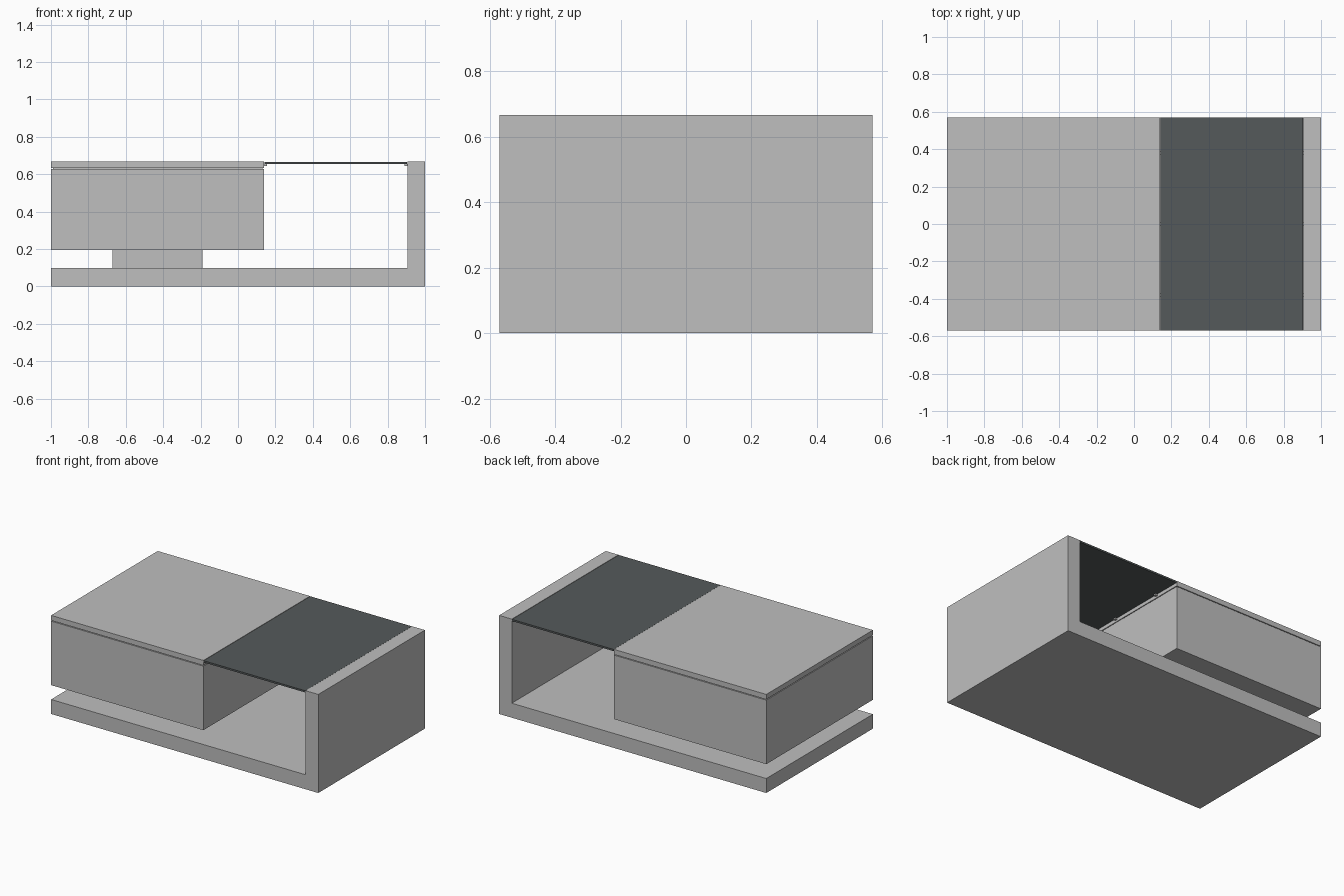
import bpy

if "Cube" in bpy.data.objects:
    bpy.data.objects.remove(bpy.data.objects["Cube"])


def material(name, rgb):
    m = bpy.data.materials.new(name)
    m.diffuse_color = (*rgb, 1)
    m.use_nodes = True
    m.node_tree.nodes["Principled BSDF"].inputs["Base Color"].default_value = m.diffuse_color
    return m


GREY = material("light_grey", (0.52, 0.52, 0.52))
GLASS = material("dark_glass", (0.091, 0.102, 0.104))
HALF = 0.57  # half depth of the table


def box(name, x, y, z, mat):
    """Box from (min, max) pairs on each axis."""
    bpy.ops.mesh.primitive_cube_add(size=1)
    o = bpy.context.object
    o.name = name
    o.location = [(a + b) / 2 for a, b in (x, y, z)]
    o.scale = [b - a for a, b in (x, y, z)]
    bpy.ops.object.transform_apply(location=True, rotation=False, scale=True)
    o.data.materials.append(mat)
    return o


full = (-HALF, HALF)

# Base slab and pedestal carrying the cabinet
box("base_slab", (-1, 1), full, (0, 0.098), GREY)
box("pedestal", (-0.67, -0.19), (-0.195, 0.195), (0.098, 0.195), GREY)

# Cabinet, recessed joint and top panel
box("cabinet", (-1, 0.14), full, (0.195, 0.628), GREY)
box("top_joint", (-0.99, 0.13), (-HALF + 0.01, HALF - 0.01), (0.628, 0.633), GREY)
box("top_panel", (-1, 0.14), full, (0.633, 0.667), GREY)

# Upright side panel
box("side_panel", (0.905, 1), full, (0.098, 0.667), GREY)

# Glass shelf resting on small pegs
box("glass_top", (0.142, 0.903), full, (0.654, 0.666), GLASS)
for y in (-0.38, 0, 0.38):
    for x in (0.14, 0.89):
        box("glass_peg", (x, x + 0.015), (y - 0.008, y + 0.008), (0.644, 0.654), GREY)
